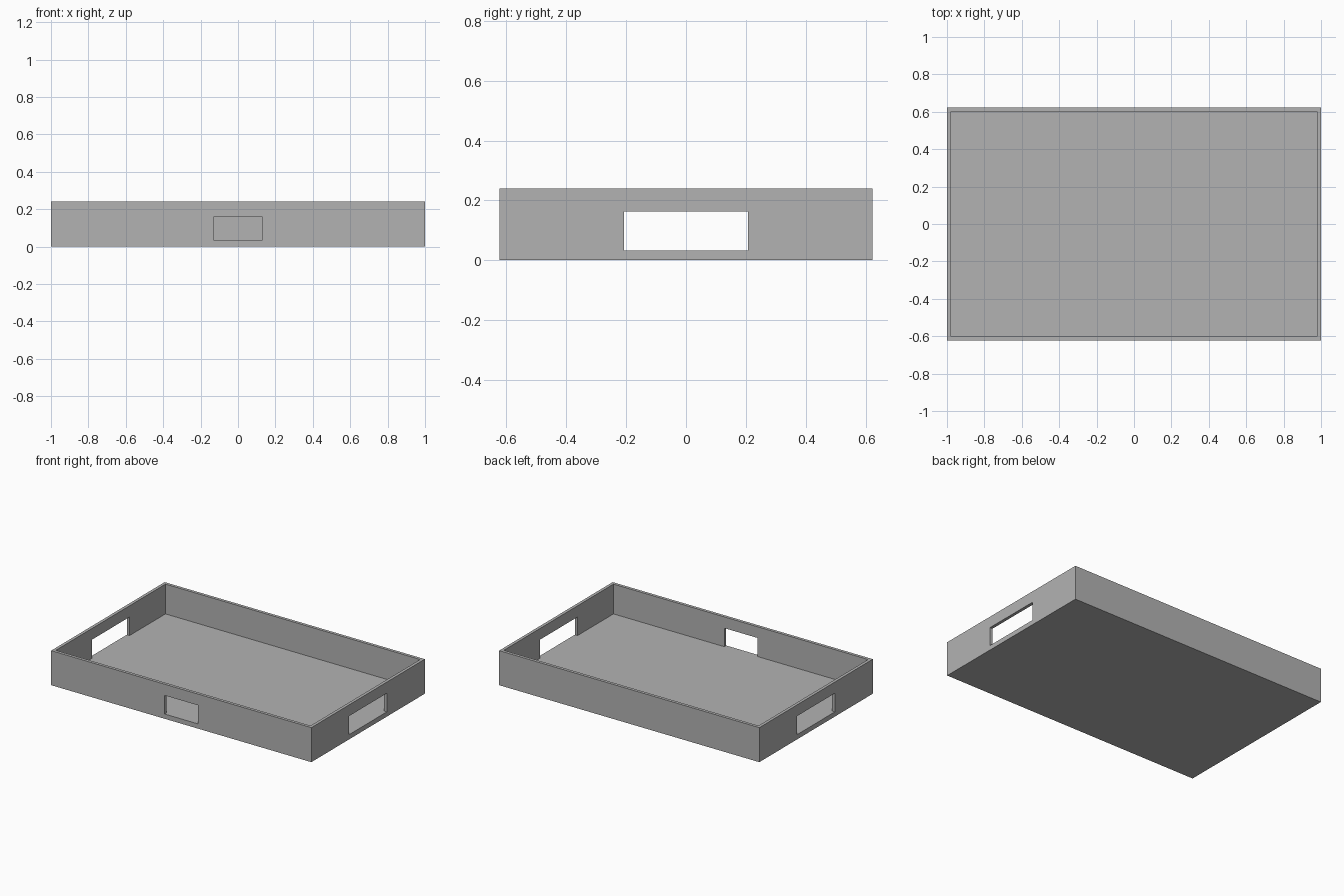
import bpy
import bmesh
from mathutils import Vector

default = bpy.data.objects.get("Cube")
if default:
    bpy.data.objects.remove(default, do_unlink=True)

HALF_X, HALF_Y, HEIGHT = 1.0, 0.623, 0.24
WALL, FLOOR, HOLE_TOP = 0.03, 0.033, 0.162
SIDE_HOLE, FRONT_HOLE = 0.207, 0.127

# Single grey finish
grey = bpy.data.materials.new("plain_grey")
grey.use_nodes = True
color = (0.45, 0.45, 0.45, 1)
grey.diffuse_color = color
grey.node_tree.nodes["Principled BSDF"].inputs["Base Color"].default_value = color


def box(name, low, high):
    """Axis-aligned box between two corners."""
    low, high = Vector(low), Vector(high)
    bm = bmesh.new()
    bmesh.ops.create_cube(bm, size=1)
    for v in bm.verts:
        v.co = [high[i] if v.co[i] > 0 else low[i] for i in range(3)]
    mesh = bpy.data.meshes.new(name)
    bm.to_mesh(mesh)
    bm.free()
    mesh.materials.append(grey)
    obj = bpy.data.objects.new(name, mesh)
    bpy.context.collection.objects.link(obj)
    return obj


# Tray body: a box with its top inset and sunk to the floor
tray = box("tray", (-HALF_X, -HALF_Y, 0), (HALF_X, HALF_Y, HEIGHT))
bm = bmesh.new()
bm.from_mesh(tray.data)
bm.normal_update()
top = max(bm.faces, key=lambda f: f.calc_center_median().z)
bmesh.ops.inset_region(bm, faces=[top], thickness=WALL)
rim = [e for e in top.edges]
well = bmesh.ops.extrude_discrete_faces(bm, faces=[top])["faces"][0]
for v in well.verts:
    v.co.z = FLOOR
bmesh.ops.recalc_face_normals(bm, faces=bm.faces)
bm.to_mesh(tray.data)
bm.free()

# Handle openings: one through both ends, one through the front wall only
cutters = [
    box("end_handle_cutter", (-HALF_X - WALL, -SIDE_HOLE, FLOOR),
        (HALF_X + WALL, SIDE_HOLE, HOLE_TOP)),
    box("front_handle_cutter", (-FRONT_HOLE, -HALF_Y - WALL, FLOOR),
        (FRONT_HOLE, -HALF_Y + 2 * WALL, HOLE_TOP)),
]
for cutter in cutters:
    cutter.hide_render = True
    cut = tray.modifiers.new(cutter.name, "BOOLEAN")
    cut.operation, cut.solver, cut.object = "DIFFERENCE", "EXACT", cutter

# Bake the cuts and discard the cutters
bpy.context.view_layer.update()
baked = bpy.data.meshes.new_from_object(
    tray.evaluated_get(bpy.context.evaluated_depsgraph_get()))
tray.modifiers.clear()
tray.data = baked
baked.name = "tray"
for cutter in cutters:
    bpy.data.objects.remove(cutter, do_unlink=True)
